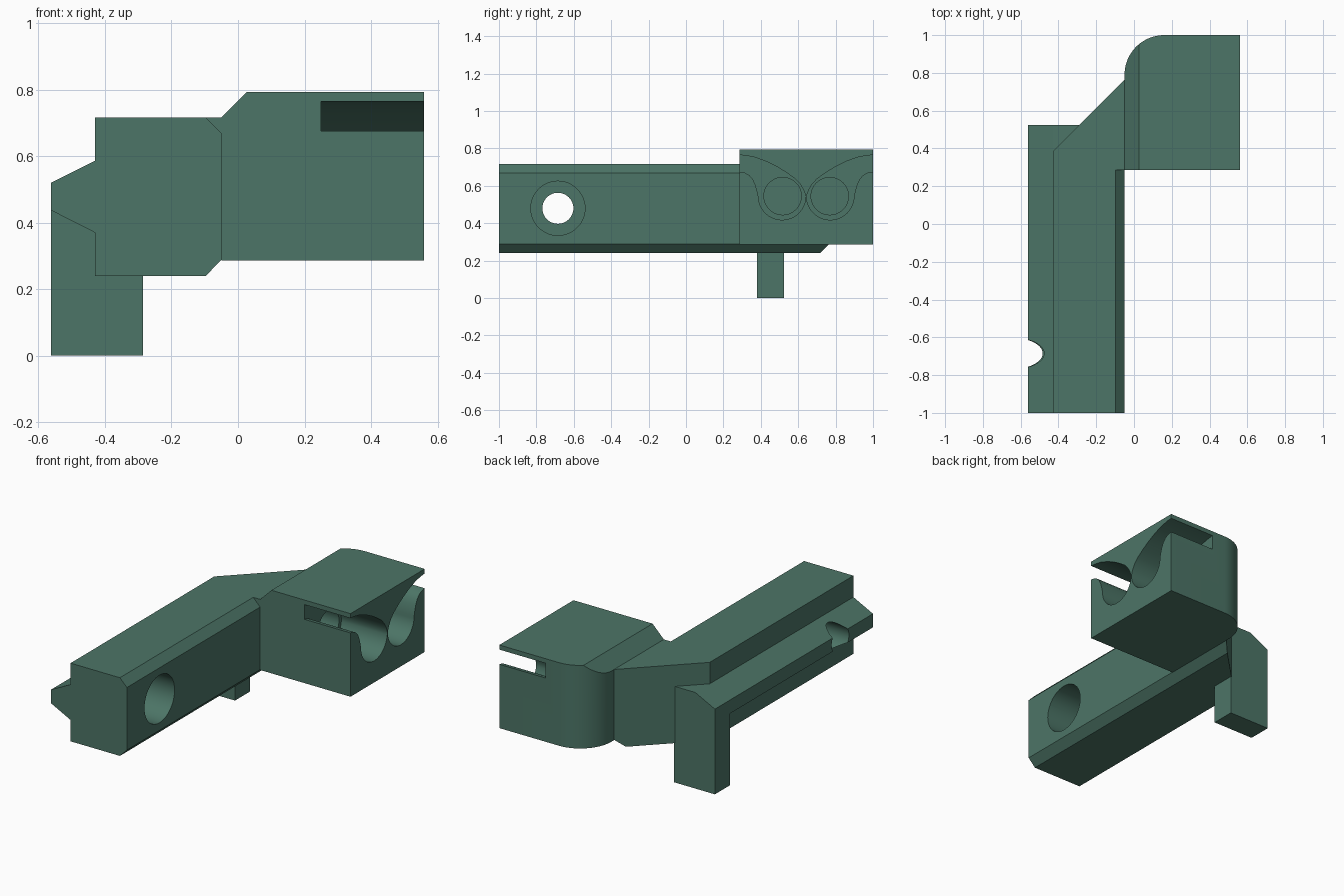
import bpy, bmesh, math
from mathutils import Vector

if "Cube" in bpy.data.objects:
    bpy.data.objects.remove(bpy.data.objects["Cube"])

green = bpy.data.materials.new("muted green")
green.diffuse_color = (0.073, 0.178, 0.135, 1)
green.use_nodes = True
green.node_tree.nodes["Principled BSDF"].inputs["Base Color"].default_value = green.diffuse_color


def prism(name, pts, axis, lo, hi):
    """Extrude a 2D outline along an axis: x takes (y,z), y takes (x,z), z takes (x,y)."""
    def place(a, b, t):
        return {'x': (t, a, b), 'y': (a, t, b), 'z': (a, b, t)}[axis]
    bm = bmesh.new()
    face = bm.faces.new([bm.verts.new(place(a, b, lo)) for a, b in pts])
    ext = bmesh.ops.extrude_face_region(bm, geom=[face])
    verts = [v for v in ext['geom'] if isinstance(v, bmesh.types.BMVert)]
    shift = Vector(place(0, 0, hi - lo))
    bmesh.ops.translate(bm, verts=verts, vec=shift)
    bmesh.ops.recalc_face_normals(bm, faces=bm.faces)
    mesh = bpy.data.meshes.new(name)
    bm.to_mesh(mesh)
    bm.free()
    ob = bpy.data.objects.new(name, mesh)
    bpy.context.collection.objects.link(ob)
    mesh.materials.append(green)
    return ob


def arc(cx, cy, r, a0, a1, n):
    return [(cx + r * math.cos(math.radians(a0 + (a1 - a0) * i / n)),
             cy + r * math.sin(math.radians(a0 + (a1 - a0) * i / n))) for i in range(n + 1)]


def circle(cx, cy, r, n=48):
    return arc(cx, cy, r, 0, 360, n)[:-1]


def boolean(ob, other, op):
    """Apply a boolean and remove the other object."""
    mod = ob.modifiers.new(op.lower(), 'BOOLEAN')
    mod.operation, mod.object, mod.solver = op, other, 'EXACT'
    bpy.context.view_layer.objects.active = ob
    bpy.ops.object.modifier_apply(modifier=mod.name)
    bpy.data.objects.remove(other)


# Long rail with a diagonal rear end
rail = prism("bracket_body", [(-0.43, 0.24), (-0.097, 0.24), (-0.05, 0.288),
                              (-0.05, 0.717), (-0.43, 0.717)], 'y', -1, 0.9)
boolean(rail, prism("rear_cutter", [(-0.53, 0.285), (0.07, 0.885), (0.07, 1.2), (-0.53, 1.2)],
                    'z', 0, 1), 'DIFFERENCE')
# Upper chamfer stops at the head
boolean(rail, prism("chamfer_cutter", [(-0.117, 0.737), (-0.03, 0.65), (-0.03, 0.737)],
                    'y', -1.1, 0.285), 'DIFFERENCE')

# Side ridge and foot
ridge = [(-0.40, 0.586), (-0.43, 0.586), (-0.562, 0.52), (-0.562, 0.437), (-0.43, 0.37), (-0.40, 0.37)]
boolean(rail, prism("side_ridge", ridge, 'y', -1, 0.45), 'UNION')
boolean(rail, prism("foot", [(-0.286, 0), (-0.286, 0.586), (-0.43, 0.586), (-0.562, 0.52),
                             (-0.562, 0)], 'y', 0.38, 0.524), 'UNION')

# Counterbored mounting hole
boolean(rail, prism("hole_cutter", circle(-0.685, 0.48, 0.083), 'x', -0.8, 0.2), 'DIFFERENCE')
boolean(rail, prism("counterbore_cutter", circle(-0.685, 0.48, 0.145), 'x', -0.25, 0.2), 'DIFFERENCE')

# Head block with a rounded rear corner and chamfered top edge
outline = [(-0.05, 0.285), (0.56, 0.285), (0.56, 1)] + arc(0.16, 0.79, 0.21, 90, 180, 20)
head = prism("head", outline, 'z', 0.286, 0.793)
boolean(head, prism("head_chamfer_cutter", [(-0.10, 0.667), (0.076, 0.843), (-0.10, 0.843)],
                    'y', 0, 1.2), 'DIFFERENCE')

# Twin cable channels, open at the front, back and right
MID = 0.6425
upper = [(0.63, 0.575), (0.612, 0.607), (0.585, 0.637), (0.54, 0.669), (0.49, 0.70),
         (0.43, 0.73), (0.37, 0.752), (0.32, 0.762), (0.285, 0.765), (0.2, 0.765)]
lower = [(0.2, 0.675), (0.285, 0.675), (0.315, 0.67), (0.338, 0.657), (0.357, 0.636),
         (0.371, 0.605), (0.38, 0.575)]
channel = upper + lower + arc(0.5135, 0.545, 0.127, 180, 360, 24)
for side in (1, -1):
    def flip(pts):
        return [(MID + side * (y - MID), z) for y, z in pts]
    boolean(head, prism("channel_cutter", flip(channel), 'x', 0.25, 0.7), 'DIFFERENCE')
    boolean(head, prism("bore_cutter", flip(circle(0.5165, 0.545, 0.1)), 'x', 0.08, 0.4), 'DIFFERENCE')

boolean(rail, head, 'UNION')

# Smooth the curved walls and keep hard edges
bpy.ops.object.select_all(action='DESELECT')
rail.select_set(True)
bpy.context.view_layer.objects.active = rail
bpy.ops.object.shade_smooth_by_angle(angle=math.radians(25))
